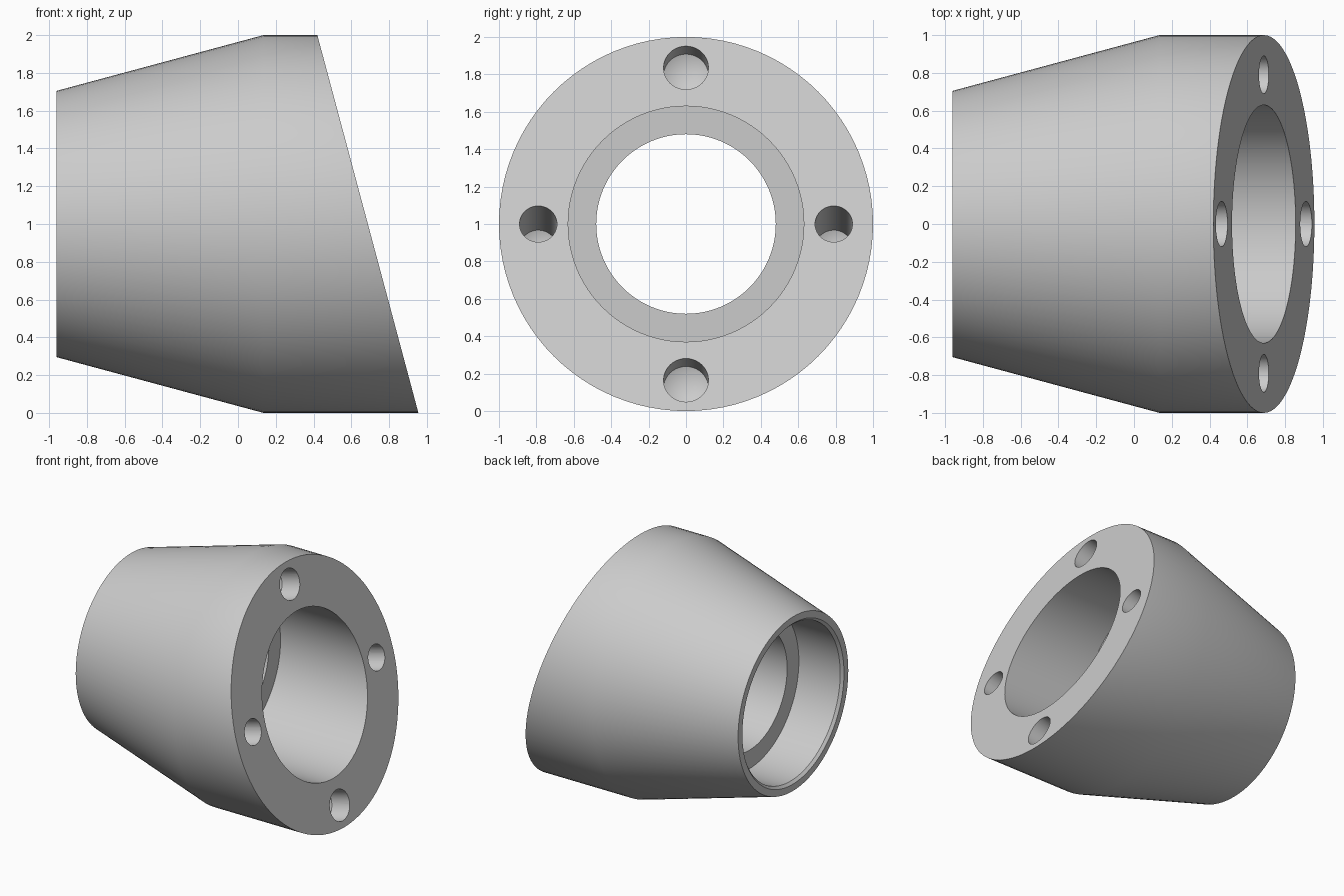
import bpy, bmesh
from math import tau, atan2
from mathutils import Matrix, Vector

if "Cube" in bpy.data.objects:
    bpy.data.objects.remove(bpy.data.objects["Cube"])

SEGMENTS = 96
CENTRE = Vector((0.6875, 0, 1))                   # middle of the slanted face
TILT = atan2(0.535, 2)
NORMAL = Vector((2, 0, 0.535)).normalized()

grey = bpy.data.materials.new("matte_grey")
grey.use_nodes = True
grey.diffuse_color = (0.6, 0.6, 0.6, 1)
grey.node_tree.nodes["Principled BSDF"].inputs["Base Color"].default_value = (0.6, 0.6, 0.6, 1)


def lathe(name, profile, closed, segments):
    """Spin (x, radius) points about the x axis."""
    bm = bmesh.new()
    verts = [bm.verts.new((x, 0, r)) for x, r in profile]
    pairs = list(zip(verts, verts[1:]))
    if closed:
        pairs.append((verts[-1], verts[0]))
    edges = [bm.edges.new(p) for p in pairs]
    bmesh.ops.spin(bm, geom=verts + edges, cent=(0, 0, 0), axis=(1, 0, 0),
                   angle=tau, steps=segments, use_merge=True)
    bmesh.ops.remove_doubles(bm, verts=bm.verts[:], dist=1e-5)
    bmesh.ops.recalc_face_normals(bm, faces=bm.faces[:])
    mesh = bpy.data.meshes.new(name)
    bm.to_mesh(mesh)
    bm.free()
    obj = bpy.data.objects.new(name, mesh)
    bpy.context.collection.objects.link(obj)
    mesh.materials.append(grey)
    return obj


# Tapered body with a bore at each end and a thick inner collar
body = lathe("angled_collar", [
    (-0.96, 0.705), (0.135, 1), (1.2, 1), (1.2, 0.63),
    (-0.06, 0.63), (-0.06, 0.48), (-0.57, 0.48), (-0.57, 0.63),
    (-0.94, 0.63), (-0.96, 0.65)], True, SEGMENTS)
body.location.z = 1

# Slice off the wide end at a slant and close it with a ring
bm = bmesh.new()
bm.from_mesh(body.data)
cut = bmesh.ops.bisect_plane(
    bm, geom=bm.verts[:] + bm.edges[:] + bm.faces[:], dist=1e-5,
    plane_co=CENTRE - Vector((0, 0, 1)), plane_no=NORMAL, clear_outer=True)
rim = [e for e in cut["geom_cut"] if isinstance(e, bmesh.types.BMEdge)]
bmesh.ops.bridge_loops(bm, edges=rim)
bmesh.ops.recalc_face_normals(bm, faces=bm.faces[:])
bm.to_mesh(body.data)
bm.free()


def drill(y, z, radius, depth):
    """Cut a cone-ended hole square to the slanted face."""
    cutter = lathe("drill_cutter", [(0.1, 0), (0.1, radius), (-depth, radius),
                                    (-depth - radius * 0.6, 0)], False, 40)
    x = CENTRE.x - 0.2675 * (z - 1)
    cutter.data.transform(Matrix.Translation((x, y, z)) @ Matrix.Rotation(-TILT, 4, "Y"))
    cutter.hide_render = True
    mod = body.modifiers.new("drill", "BOOLEAN")
    mod.operation = "DIFFERENCE"
    mod.solver = "EXACT"
    mod.object = cutter
    bpy.context.view_layer.objects.active = body
    bpy.ops.object.modifier_apply(modifier=mod.name)
    bpy.data.objects.remove(cutter)


# Shallow holes above and below, deep narrower holes at the sides
for side in (-1, 1):
    drill(0, 1 + side * 0.835, 0.12, 0.165)
    drill(side * 0.79, 1, 0.1, 0.5)

# Smooth the round surfaces, keep the rims crisp
bpy.ops.object.select_all(action="DESELECT")
body.select_set(True)
bpy.context.view_layer.objects.active = body
bpy.ops.object.shade_smooth_by_angle()
